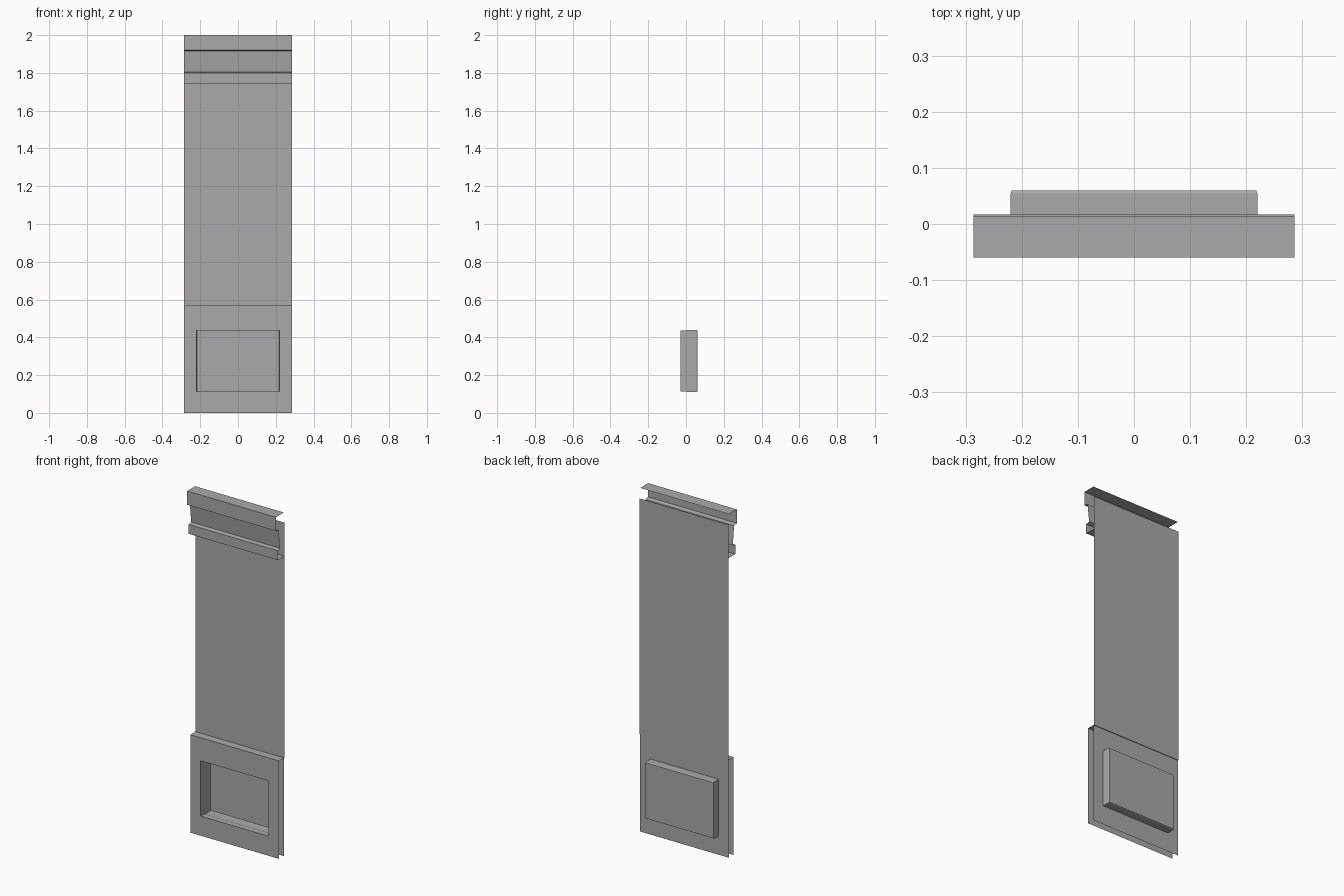
import bpy

old = bpy.data.objects.get("Cube")
if old:
    bpy.data.objects.remove(old, do_unlink=True)

HALF = 0.286           # half width of the panel
WALL_Y = 0.017         # plane of the upper wall
BACK_Y = 0.013         # plane of the lower backing
BASE_Y = -0.03         # face of the base
BASE_TOP = 0.57

grey = bpy.data.materials.new("plain_grey")
grey.use_nodes = True
colour = (0.4, 0.4, 0.4, 1)
grey.diffuse_color = colour
grey.node_tree.nodes["Principled BSDF"].inputs["Base Color"].default_value = colour


def add_mesh(name, verts, faces):
    mesh = bpy.data.meshes.new(name)
    mesh.from_pydata(verts, [], faces)
    mesh.materials.append(grey)
    obj = bpy.data.objects.new(name, mesh)
    bpy.context.collection.objects.link(obj)
    return obj


def strip(name, profile):
    """Sweep an open (y, z) profile across the width as a thin sheet."""
    verts = [(x, y, z) for y, z in profile for x in (-HALF, HALF)]
    faces = [(2 * i, 2 * i + 1, 2 * i + 3, 2 * i + 2)
             for i in range(len(profile) - 1)]
    return add_mesh(name, verts, faces)


def loft(name, rings, cap=False):
    """Join rectangular rings given as (y, half width, bottom, top)."""
    verts = []
    for y, w, low, high in rings:
        verts += [(-w, y, low), (w, y, low), (w, y, high), (-w, y, high)]
    faces = []
    for r in range(len(rings) - 1):
        a, b = 4 * r, 4 * r + 4
        faces += [(a + i, a + (i + 1) % 4, b + (i + 1) % 4, b + i)
                  for i in range(4)]
    if cap:
        n = len(verts)
        faces.append((n - 4, n - 3, n - 2, n - 1))
    return add_mesh(name, verts, faces)


# Upper wall, with the small return behind the base
strip("wall", [(BACK_Y, BASE_TOP), (WALL_Y, BASE_TOP), (WALL_Y, 1.94)])

# Cornice: lower fillet, leaning frieze, then the overhanging crown
strip("cornice", [(WALL_Y, 1.745), (-0.045, 1.745), (-0.045, 1.80),
                  (-0.022, 1.805), (-0.034, 1.915), (-0.06, 1.92),
                  (-0.06, 2.0), (BACK_Y, 2.0)])

# Base front and backing, both pierced by the recess
loft("base_front", [(BASE_Y, HALF, 0, BASE_TOP), (BASE_Y, 0.219, 0.114, 0.436)])
loft("base_backing", [(BACK_Y, HALF, 0, BASE_TOP), (BACK_Y, 0.22, 0.11, 0.44)])
strip("base_ledge", [(BASE_Y, BASE_TOP), (WALL_Y, BASE_TOP)])

# Recessed niche that projects out of the back
loft("niche", [(BASE_Y, 0.219, 0.114, 0.436), (0.0, 0.219, 0.114, 0.436),
               (0.012, 0.22, 0.11, 0.44), (0.054, 0.22, 0.11, 0.44),
               (0.06, 0.218, 0.113, 0.437)], cap=True)
